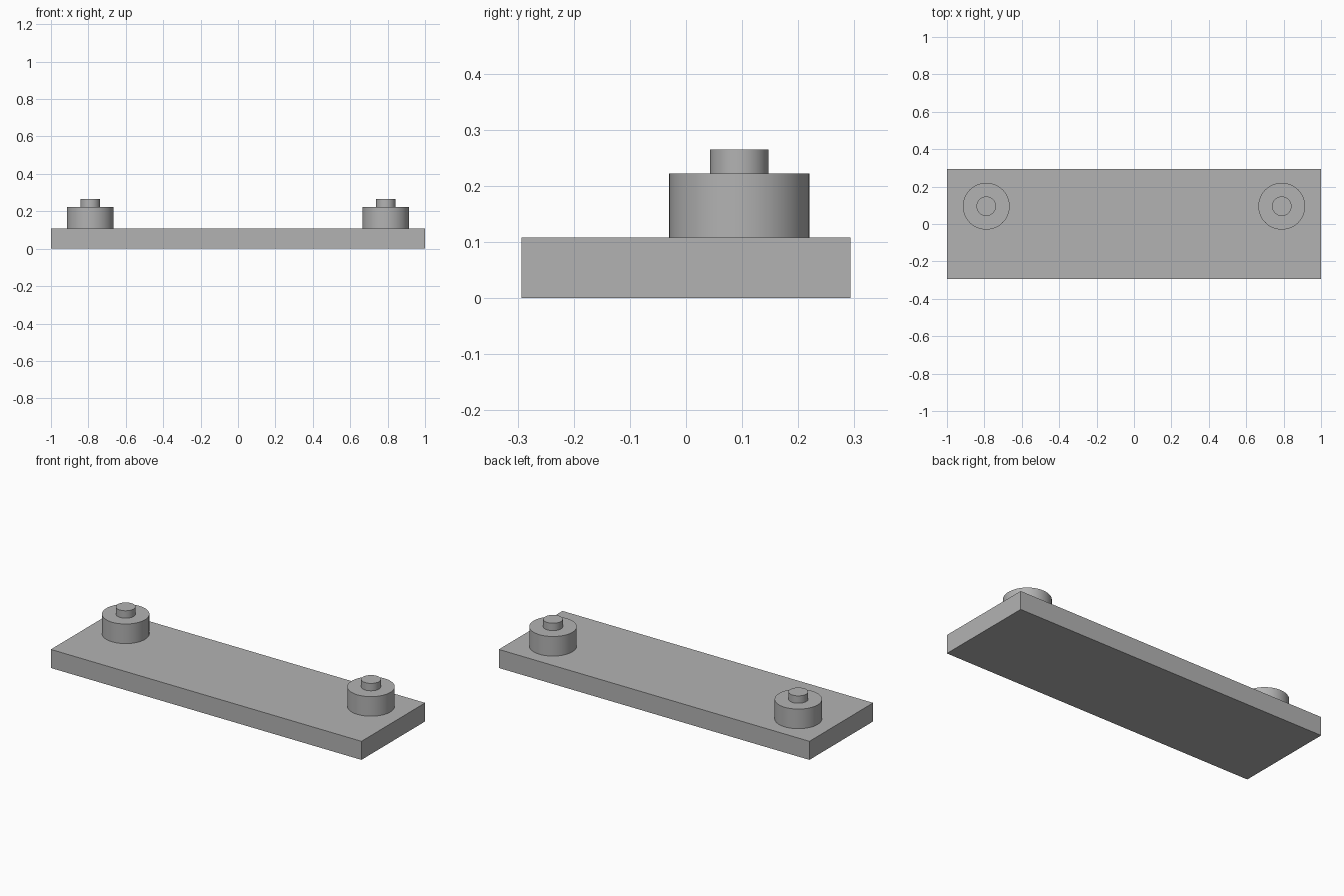
import bpy
import math

cube = bpy.data.objects.get("Cube")
if cube:
    bpy.data.objects.remove(cube, do_unlink=True)

# Single plain grey material
GREY = (0.45, 0.45, 0.45, 1.0)
grey = bpy.data.materials.new("plain_grey")
grey.use_nodes = True
grey.diffuse_color = GREY
grey.node_tree.nodes["Principled BSDF"].inputs["Base Color"].default_value = GREY

PLATE_TOP, BOSS_TOP, PIN_TOP = 0.108, 0.222, 0.265
POST_X, POST_Y = 0.79, 0.095


def finish(name):
    obj = bpy.context.object
    obj.name = name
    obj.data.materials.append(grey)
    return obj


def cylinder(name, x, radius, bottom, top):
    bpy.ops.mesh.primitive_cylinder_add(
        vertices=64, radius=radius, depth=top - bottom,
        location=(x, POST_Y, (bottom + top) / 2))
    finish(name)
    bpy.ops.object.shade_smooth_by_angle(angle=math.radians(30))


# Flat rectangular base
bpy.ops.mesh.primitive_cube_add(size=1, location=(0, 0, PLATE_TOP / 2))
plate = finish("base_plate")
plate.scale = (2.0, 0.586, PLATE_TOP)
bpy.ops.object.transform_apply(location=False, rotation=False, scale=True)

# Stepped posts: wide boss with a narrow pin on top
for side, sign in (("left", 1), ("right", -1)):
    cylinder(f"{side}_boss", sign * POST_X, 0.125, PLATE_TOP, BOSS_TOP)
    cylinder(f"{side}_pin", sign * POST_X, 0.052, BOSS_TOP, PIN_TOP)
